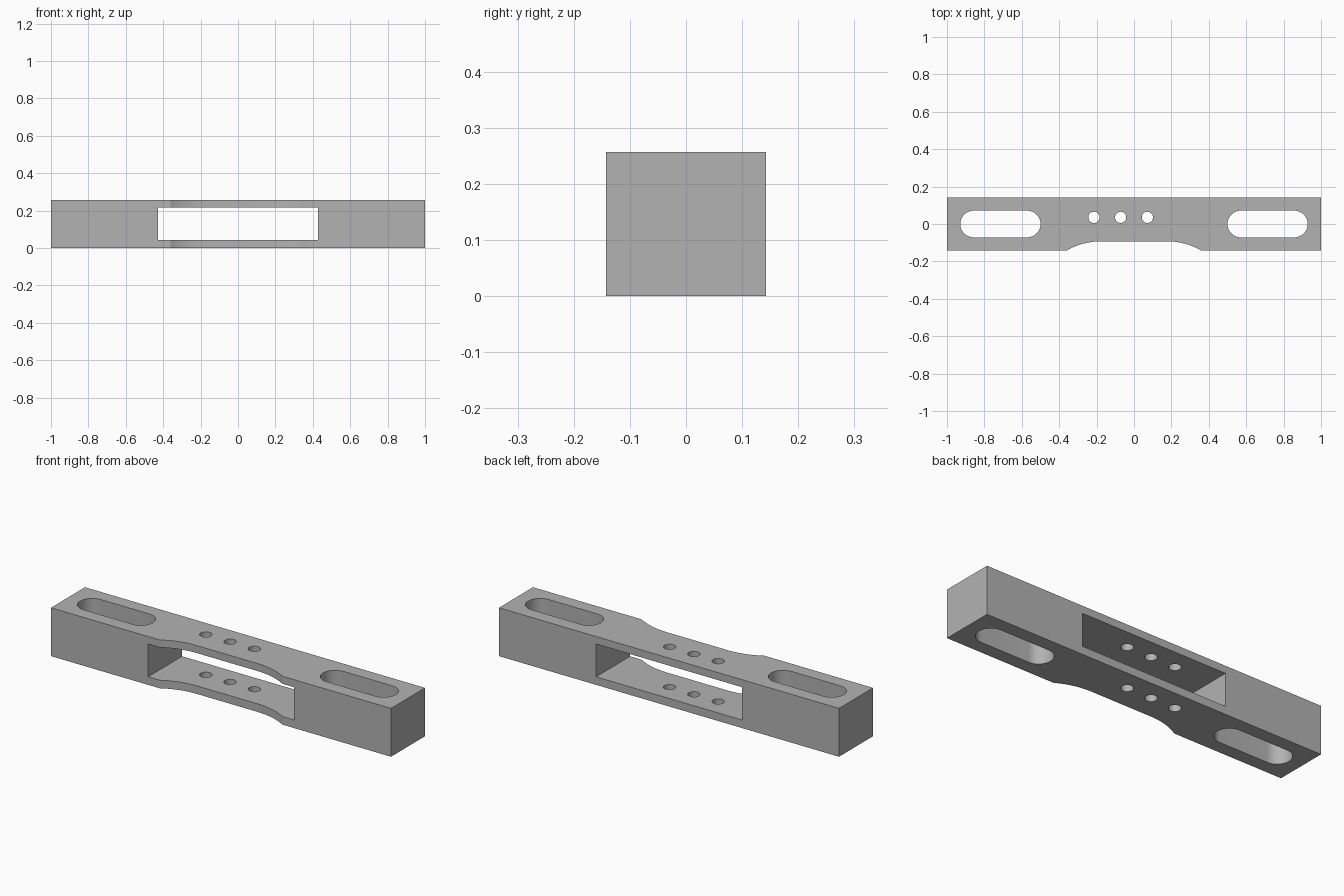
import bpy, bmesh
from math import sin, cos, pi, asin

if "Cube" in bpy.data.objects:
    bpy.data.objects.remove(bpy.data.objects["Cube"])

MM = 1 / 70                      # modelling unit: the bar is 140 units long
L, D, H = 70 * MM, 10 * MM, 18 * MM

grey = bpy.data.materials.new("plain_grey")
grey.use_nodes = True
grey.diffuse_color = (0.45, 0.45, 0.45, 1)
grey.node_tree.nodes["Principled BSDF"].inputs["Base Color"].default_value = (0.45, 0.45, 0.45, 1)


def prism(name, outline, z0, z1):
    """Extrude a counter-clockwise outline from z0 to z1."""
    bm = bmesh.new()
    base = bm.faces.new([bm.verts.new((x, y, z0)) for x, y in outline])
    top = bmesh.ops.extrude_face_region(bm, geom=[base])["geom"]
    verts = [v for v in top if isinstance(v, bmesh.types.BMVert)]
    bmesh.ops.translate(bm, verts=verts, vec=(0, 0, z1 - z0))
    bmesh.ops.recalc_face_normals(bm, faces=bm.faces)
    mesh = bpy.data.meshes.new(name)
    bm.to_mesh(mesh)
    bm.free()
    mesh.materials.append(grey)
    obj = bpy.data.objects.new(name, mesh)
    bpy.context.collection.objects.link(obj)
    return obj


def slot(cx, cy, half_straight, r, n=24):
    """Rounded slot outline; a circle when half_straight is zero."""
    pts = []
    for side, start in ((1, -pi / 2), (-1, pi / 2)):
        for i in range(n + (half_straight > 0)):
            a = start + pi * i / n
            pts.append((cx + side * half_straight + r * cos(a), cy + r * sin(a)))
    return pts


# Bar outline with a shallow thumb recess in the front edge
R, depth, flat, steps = 25 * MM, 3.5 * MM, 12.5 * MM, 16
sweep = asin((1 - (1 - depth / R) ** 2) ** 0.5)
arc = [(flat + R * sin(sweep * i / steps),
        -D + depth - R * (1 - cos(sweep * i / steps))) for i in range(steps + 1)]
recess = [(-x, y) for x, y in reversed(arc)] + arc
bar = prism("slotted_bar", [(-L, -D)] + recess + [(L, -D), (L, D), (-L, D)], 0, H)

# Window from front to back, end slots and three small bolt holes
w = 30 * MM
cutters = [prism("window_cutter", [(-w, -2 * D), (w, -2 * D), (w, 2 * D), (-w, 2 * D)],
                 3 * MM, 15.2 * MM)]
for side in (-1, 1):
    cutters.append(prism("end_slot_cutter", slot(side * 50 * MM, 0, 10 * MM, 5 * MM), -0.1, H + 0.1))
for x in (-15, -5, 5):
    cutters.append(prism("bolt_hole_cutter", slot(x * MM, 2.5 * MM, 0, 2.1 * MM, 16), -0.1, H + 0.1))

bpy.context.view_layer.objects.active = bar
for cutter in cutters:
    mod = bar.modifiers.new("cut", "BOOLEAN")
    mod.operation, mod.solver, mod.object = "DIFFERENCE", "EXACT", cutter
    bpy.ops.object.modifier_apply(modifier=mod.name)
    bpy.data.objects.remove(cutter)

# Smooth round walls, keep hard edges
bpy.ops.object.select_all(action="DESELECT")
bar.select_set(True)
bpy.ops.object.shade_smooth_by_angle(angle=pi / 9)
